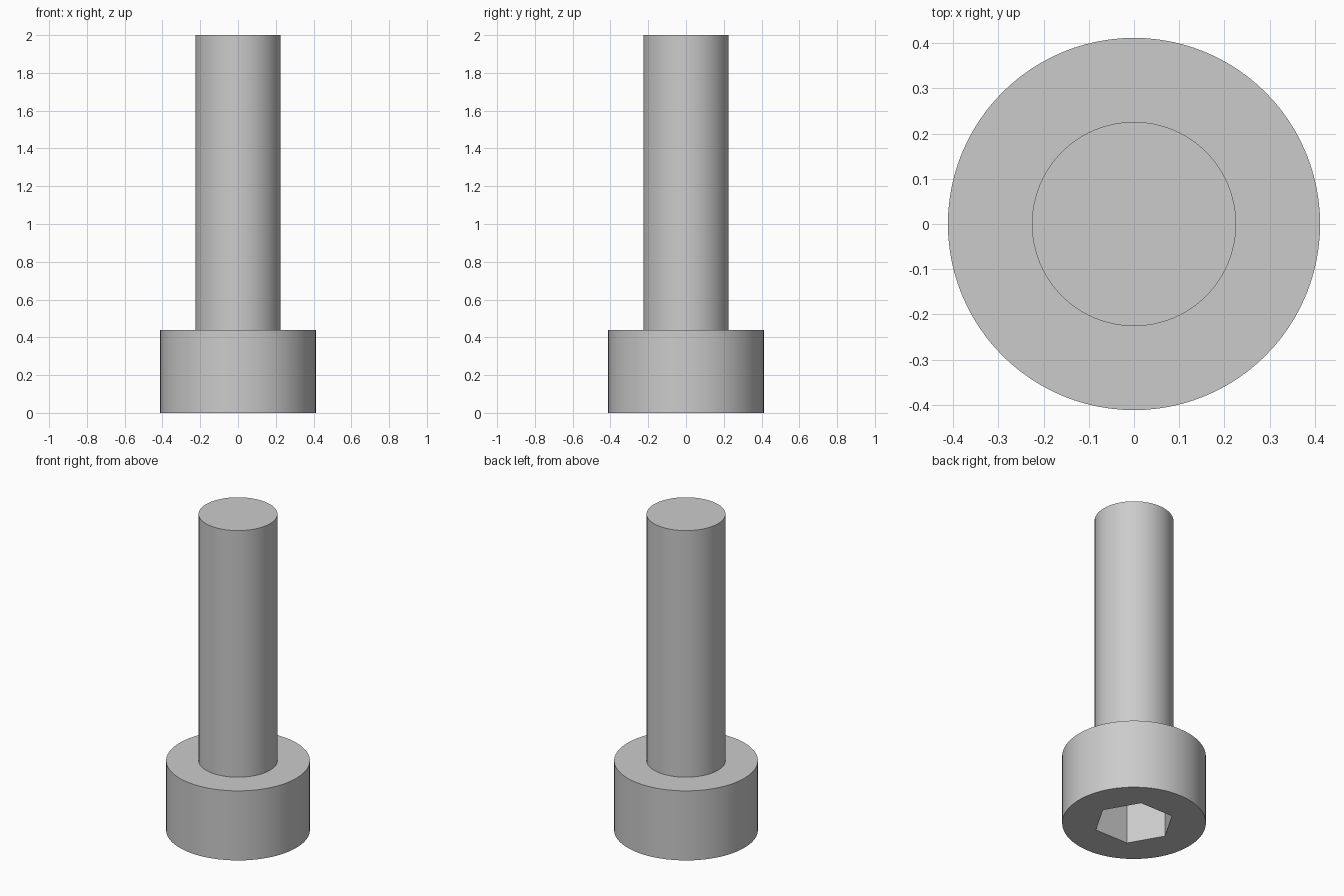
import bpy
import bmesh
import math

cube = bpy.data.objects.get("Cube")
if cube:
    bpy.data.objects.remove(cube, do_unlink=True)

HEAD_R, SHAFT_R = 0.412, 0.226
HEAD_H, TOTAL_H = 0.44, 2.0
SOCKET_R, SOCKET_DEPTH = 0.232, 0.28
SIDES = 96

steel = bpy.data.materials.new("grey_steel")
grey = (0.6, 0.6, 0.6, 1.0)
steel.use_nodes = True
steel.diffuse_color = grey
steel.node_tree.nodes["Principled BSDF"].inputs["Base Color"].default_value = grey


def turned_solid(name, profile, sides):
    """Closed solid from (radius, height) rings, capped at both ends."""
    bm = bmesh.new()
    rings = []
    for radius, z in profile:
        angles = [math.tau * i / sides for i in range(sides)]
        rings.append([bm.verts.new((radius * math.cos(a), radius * math.sin(a), z))
                      for a in angles])
    for low, high in zip(rings, rings[1:]):
        for i in range(sides):
            j = (i + 1) % sides
            bm.faces.new((low[i], low[j], high[j], high[i]))
    bm.faces.new(rings[0][::-1])
    bm.faces.new(rings[-1])
    bm.normal_update()
    mesh = bpy.data.meshes.new(name)
    bm.to_mesh(mesh)
    bm.free()
    mesh.materials.append(steel)
    obj = bpy.data.objects.new(name, mesh)
    bpy.context.collection.objects.link(obj)
    return obj


# Head and shaft as one turned body
bolt = turned_solid("bolt_body", [(HEAD_R, 0), (HEAD_R, HEAD_H),
                                  (SHAFT_R, HEAD_H), (SHAFT_R, TOTAL_H)], SIDES)

# Hexagonal drive socket in the underside of the head
cutter = turned_solid("socket_cutter", [(SOCKET_R, -0.1), (SOCKET_R, SOCKET_DEPTH)], 6)
cutter.hide_render = True
cut = bolt.modifiers.new("hex_socket", 'BOOLEAN')
cut.operation = 'DIFFERENCE'
cut.solver = 'EXACT'
cut.object = cutter

bpy.ops.object.select_all(action='DESELECT')
bolt.select_set(True)
bpy.context.view_layer.objects.active = bolt
bpy.ops.object.modifier_apply(modifier=cut.name)
bpy.data.objects.remove(cutter, do_unlink=True)

# Round walls smooth, rims and socket crisp
bpy.ops.object.shade_smooth_by_angle(angle=math.radians(30))
